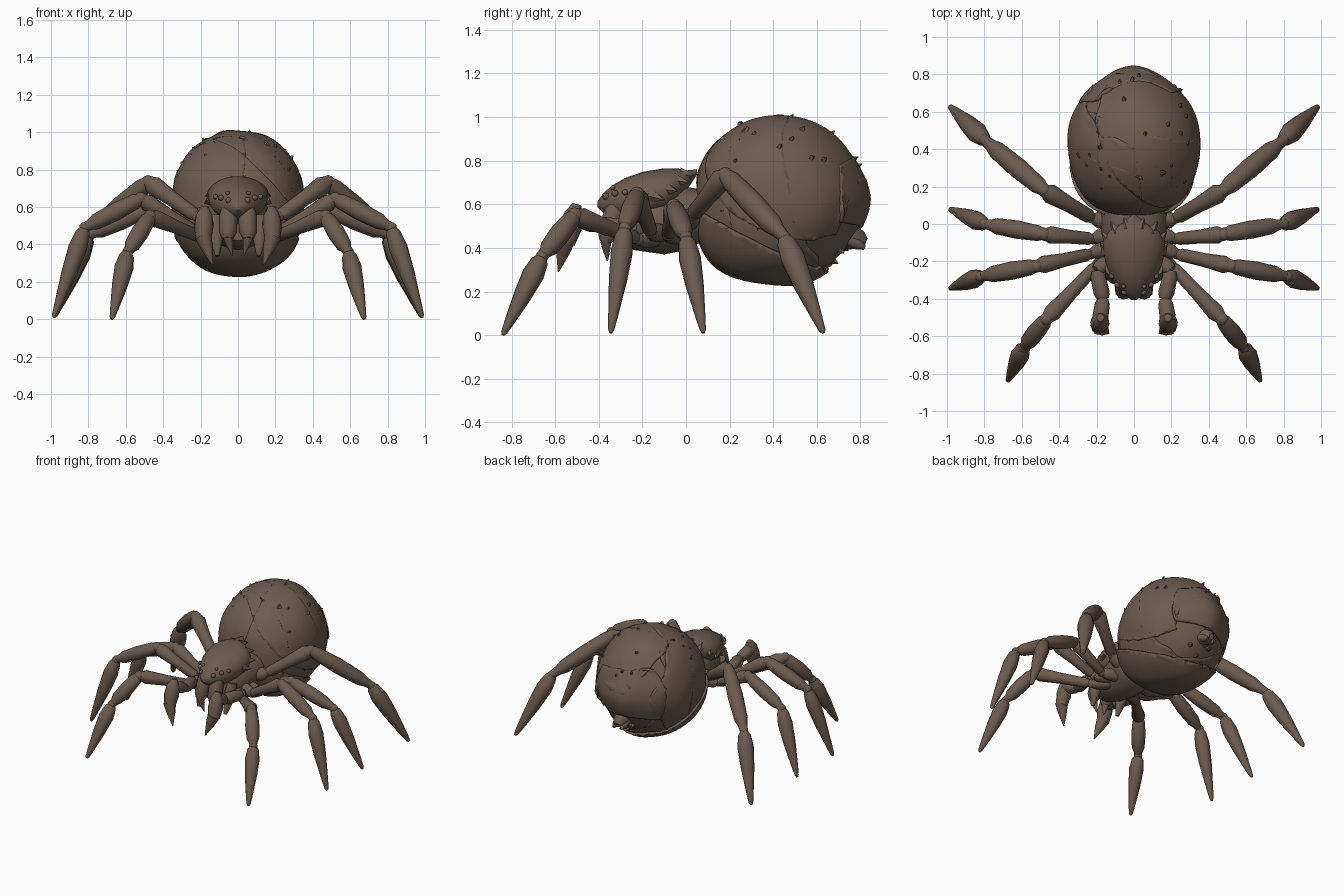
import bpy, bmesh, math, random
from mathutils import Vector

random.seed(4)
if "Cube" in bpy.data.objects:
    bpy.data.objects.remove(bpy.data.objects["Cube"])

brown = bpy.data.materials.new("dark_brown_chitin")
brown.use_nodes = True
COLOUR = (0.15, 0.105, 0.077, 1)
brown.diffuse_color = COLOUR
brown.node_tree.nodes["Principled BSDF"].inputs["Base Color"].default_value = COLOUR


def finish(name, bm, mirror=False, angle=42):
    """Turn a bmesh into a shaded, coloured object."""
    bmesh.ops.recalc_face_normals(bm, faces=bm.faces)
    mesh = bpy.data.meshes.new(name)
    bm.to_mesh(mesh)
    bm.free()
    mesh.materials.append(brown)
    ob = bpy.data.objects.new(name, mesh)
    bpy.context.collection.objects.link(ob)
    bpy.ops.object.select_all(action='DESELECT')
    bpy.context.view_layer.objects.active = ob
    ob.select_set(True)
    bpy.ops.object.shade_smooth_by_angle(angle=math.radians(angle))
    if mirror:
        ob.modifiers.new("mirror", 'MIRROR')
    return ob


def skin(bm, rings):
    """Join rings of points with faces and cap both ends."""
    loops = [[bm.verts.new(p) for p in ring] for ring in rings]
    n = len(loops[0])
    for a, b in zip(loops, loops[1:]):
        for i in range(n):
            j = (i + 1) % n
            bm.faces.new((a[i], a[j], b[j], b[i]))
    bm.faces.new(loops[0])
    bm.faces.new(loops[-1])


def tube(bm, a, b, profile, sides=12):
    """Straight tube from a to b; profile holds (fraction, radius)."""
    a, b = Vector(a), Vector(b)
    axis = (b - a).normalized()
    u = axis.cross(Vector((0, 0, 1)))
    u = u.normalized() if u.length > 0.01 else Vector((1, 0, 0))
    v = axis.cross(u)
    rings = []
    for t, r in profile:
        angles = [math.tau * i / sides for i in range(sides)]
        rings.append([a.lerp(b, t) + r * (u * math.cos(k) + v * math.sin(k)) for k in angles])
    skin(bm, rings)


def hull(name, stations, sides=20):
    """Body loft along y; stations hold (y, half width, bottom, top)."""
    bm = bmesh.new()
    rings = []
    for y, w, lo, hi in stations:
        angles = [math.tau * i / sides for i in range(sides)]
        rings.append([(w * math.cos(k), y, (lo + hi) / 2 + (hi - lo) / 2 * math.sin(k)) for k in angles])
    skin(bm, rings)
    return finish(name, bm)


# Leg segment profiles
COXA = [(0, .03), (.3, .045), (.8, .04), (1, .025)]
FEMUR = [(0, .022), (.08, .034), (.5, .037), (.88, .047), (1, .03)]
TIBIA = [(0, .03), (.1, .042), (.45, .049), (.8, .043), (.9, .03), (1, .025)]
FOOT = [(0, .024), (.06, .04), (.22, .051), (.5, .042), (.85, .022), (.97, .014), (1, .007)]

# Four mirrored pairs of legs: hip, base, knee, ankle, tip, then girth
legs = {
    "front_leg": ([(.08, -.12, .45), (.2, -.22, .44), (.47, -.51, .55), (.59, -.66, .36), (.675, -.84, .0)], 1),
    "second_leg": ([(.08, -.1, .47), (.23, -.16, .47), (.52, -.225, .645), (.82, -.28, .49), (.985, -.345, .01)], 1),
    "third_leg": ([(.08, -.04, .46), (.22, -.08, .46), (.48, -.055, .59), (.80, .0, .45), (.985, .08, .01)], 1),
    "rear_leg": ([(.08, .0, .5), (.22, .03, .55), (.48, .18, .735), (.80, .45, .45), (.985, .63, .01)], 1.12),
}
for name, (p, girth) in legs.items():
    bm = bmesh.new()
    for a, b, prof in zip(p, p[1:], (COXA, FEMUR, TIBIA, FOOT)):
        tube(bm, a, b, [(t, r * girth) for t, r in prof])
    # knee and ankle knobs
    for q, r in ((p[1], .03), (p[2], .036), (p[3], .03)):
        ret = bmesh.ops.create_icosphere(bm, subdivisions=2, radius=r)
        bmesh.ops.translate(bm, verts=ret["verts"], vec=q)
    finish(name, bm, True)

# Palps with hooked claws
bm = bmesh.new()
palp = [(.1, -.16, .44), (.2, -.25, .49), (.165, -.40, .50), (.185, -.53, .55)]
for a, b in zip(palp, palp[1:]):
    tube(bm, a, b, [(0, .028), (.2, .04), (.8, .043), (1, .032)])
tube(bm, (.18, -.50, .60), (.185, -.55, .42), [(0, .02), (.25, .045), (.6, .052), (1, .04)])
tube(bm, (.185, -.55, .44), (.135, -.585, .29), [(0, .045), (.4, .032), (1, .003)])
finish("palp", bm, True)

# Jaws and fangs
bm = bmesh.new()
tube(bm, (.05, -.31, .61), (.055, -.37, .43), [(0, .035), (.3, .05), (.8, .048), (1, .03)])
tube(bm, (.06, -.37, .46), (.03, -.36, .34), [(0, .03), (.5, .02), (1, .003)])
tube(bm, (.12, -.24, .55), (.11, -.31, .34), [(0, .035), (.5, .04), (1, .012)])
finish("jaw", bm, True)

# Thorax, waist and carapace
hull("thorax", [(-.32, .07, .42, .56), (-.24, .13, .39, .62), (-.1, .16, .37, .66),
                (.0, .18, .39, .68), (.06, .18, .42, .67), (.1, .1, .47, .62), (.16, .06, .5, .58)])
hull("carapace", [(-.405, .015, .585, .615), (-.38, .05, .56, .65), (-.34, .085, .54, .685),
                  (-.28, .125, .52, .72), (-.2, .155, .53, .748), (-.1, .168, .55, .765),
                  (-.04, .135, .6, .765), (.0, .07, .66, .755), (.05, .01, .735, .76)])

# Ragged points around the rear rim of the carapace
bm = bmesh.new()
for a, b in (((.13, -.09, .67), (.175, -.04, .66)), ((.14, -.16, .64), (.18, -.1, .62)),
             ((.09, -.05, .71), (.125, .015, .7)), ((.03, -.02, .735), (.055, .035, .735))):
    tube(bm, a, b, [(0, .035), (1, .002)], 5)
finish("carapace_points", bm, True)

# Eyes
bm = bmesh.new()
for x, y, z, r in ((.05, -.365, .635, .017), (.09, -.325, .65, .016),
                   (.055, -.335, .675, .012), (.12, -.28, .655, .014)):
    ret = bmesh.ops.create_icosphere(bm, subdivisions=2, radius=r)
    bmesh.ops.translate(bm, verts=ret["verts"], vec=(x, y, z))
finish("eyes", bm, True)

# Abdomen: an egg, full at the lower front and tapering to the rear
CENTRE = Vector((0, .445, .625))
RADII = Vector((.352, .395, .38))


def egg_point(d, scale):
    """Point on the egg in direction d from its centre."""
    power = 2.1 - .45 * d.y - .5 * d.z * max(0, -d.y)
    k = scale / sum(abs(c) ** power for c in d) ** (1 / power)
    bump = 1 + .008 * math.sin(7 * d.x + 5 * d.z) * math.sin(6 * d.y + 3 * d.x)
    return CENTRE + Vector(c * r for c, r in zip(d * k * bump, RADII))


def egg(scale):
    bm = bmesh.new()
    bmesh.ops.create_icosphere(bm, subdivisions=5, radius=1)
    for v in bm.verts:
        v.co = egg_point(v.co.normalized(), scale)
    return bm


finish("abdomen", egg(.985))


def plate(name, cuts, scale):
    """Torn shell plate: the part of the egg kept by the cut planes."""
    bm = egg(scale)
    for offset, normal in cuts:
        normal = Vector(normal).normalized()
        bmesh.ops.bisect_plane(bm, geom=bm.verts[:] + bm.edges[:] + bm.faces[:],
                               plane_co=CENTRE + normal * offset, plane_no=normal, clear_outer=True)
    for v in bm.verts:
        if v.is_boundary:
            out = (v.co - CENTRE).normalized()
            wave = math.sin(31 * v.co.x + 23 * v.co.z) + math.sin(47 * v.co.y)
            v.co += out * (.002 + .003 * wave) + Vector((0, .006 * wave, 0))
    ob = finish(name, bm)
    mod = ob.modifiers.new("thickness", 'SOLIDIFY')
    mod.thickness = .016
    mod.offset = -1


plate("front_plate", [(-.14, (.35, 1, .1))], 1.003)
plate("middle_plate", [(.13, (.3, 1, .25)), (.17, (-.3, -1, .2))], 1.0)
plate("right_side_plate", [(-.12, (1, .3, -.3)), (.2, (.2, .8, .6))], 1.008)
plate("left_top_plate", [(-.1, (-.7, -.3, -.7)), (.3, (.1, 1, -.3))], 1.008)
plate("belly_plate", [(-.2, (.1, .5, 1))], 1.008)
plate("rear_plate", [(-.24, (.1, -1, 0)), (.13, (.15, -.2, 1)), (.13, (.1, 0, -1))], 1.02)

# Small thorns scattered on the crown and belly edge
bm = bmesh.new()
for i in range(34):
    turn = random.uniform(0, math.tau)
    rise = random.choice((random.uniform(.35, 1.0), random.uniform(-.8, -.6)))
    flat = math.sqrt(1 - rise * rise)
    d = Vector((flat * math.cos(turn), flat * math.sin(turn), rise))
    base = egg_point(d, 1)
    lean = Vector((0, .012, .004))
    tube(bm, base - d * .01, base + d * random.uniform(.01, .018) + lean, [(0, .02), (1, .002)], 5)
finish("abdomen_thorns", bm)

# Rear ridge and spinnerets
bm = bmesh.new()
tube(bm, (-.13, .78, .66), (.13, .78, .70), [(0, .01), (.3, .055), (.7, .055), (1, .01)])
finish("rear_ridge", bm)
bm = bmesh.new()
tube(bm, (0, .68, .48), (0, .825, .425), [(0, .075), (.5, .06), (.85, .042), (1, .02)])
finish("spinneret", bm)
bm = bmesh.new()
tube(bm, (.035, .72, .45), (.03, .82, .40), [(0, .03), (.7, .025), (1, .01)])
finish("small_spinnerets", bm, True)
